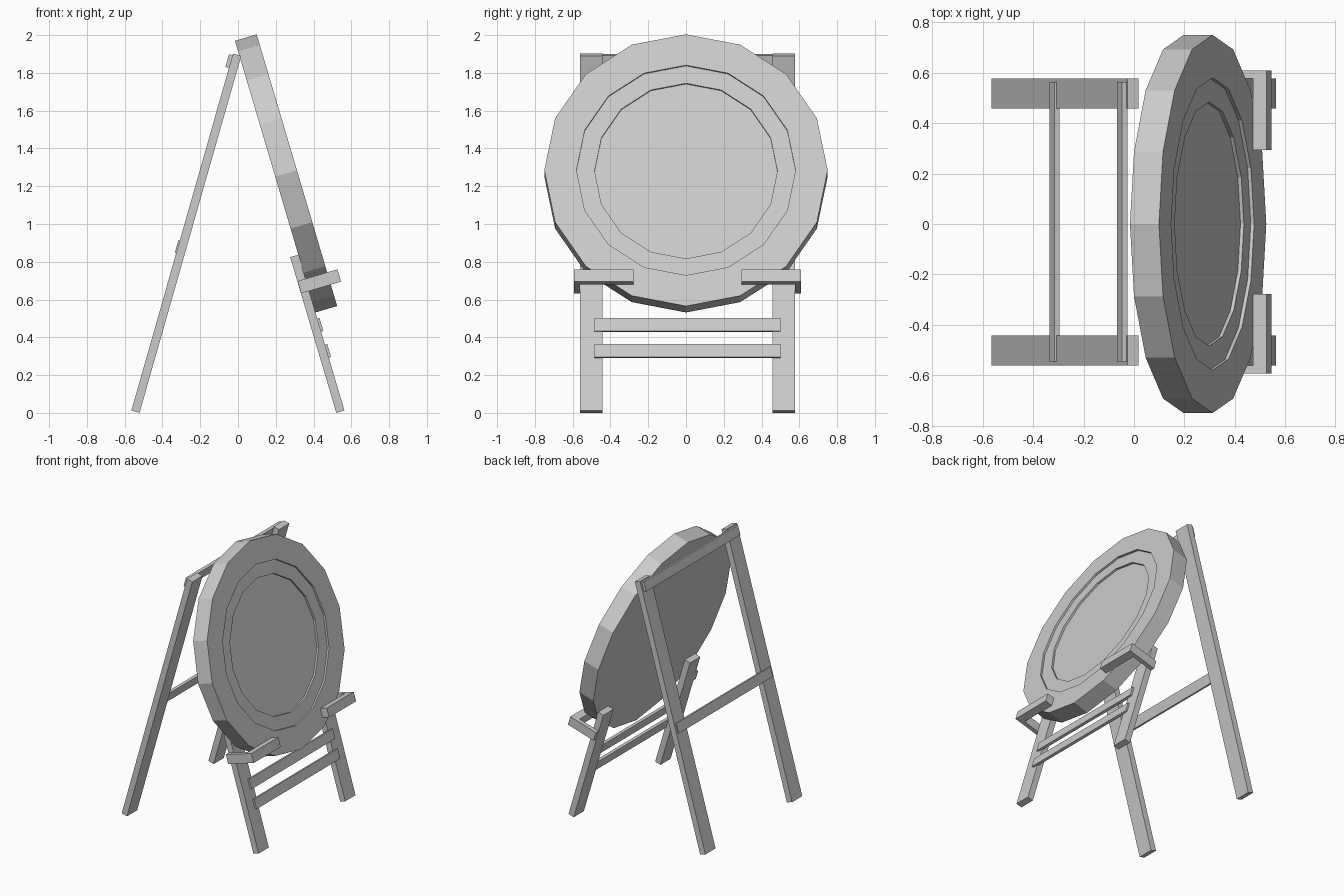
import bpy, bmesh
from math import radians, sin, cos, pi
from mathutils import Matrix

if "Cube" in bpy.data.objects:
    bpy.data.objects.remove(bpy.data.objects["Cube"])

# Tilted working frames: u = across the frame thickness, w = up the slope
FRONT = Matrix.Translation((0.542, 0, 0.0065)) @ Matrix.Rotation(radians(-16.5), 4, 'Y')
BACK = Matrix.Translation((-0.543, 0, 0.0063)) @ Matrix.Rotation(radians(15.9), 4, 'Y')
Y0 = 0.008  # stand centre line


def finish(name, bm, frame):
    bmesh.ops.recalc_face_normals(bm, faces=bm.faces)
    me = bpy.data.meshes.new(name)
    bm.to_mesh(me)
    bm.free()
    ob = bpy.data.objects.new(name, me)
    ob.matrix_world = frame
    bpy.context.collection.objects.link(ob)
    return ob


def box(name, frame, u, y, w):
    """Box given by (min, max) ranges in a tilted frame."""
    bm = bmesh.new()
    bmesh.ops.create_cube(bm, size=1)
    for v in bm.verts:
        v.co = [r[0] + (c + 0.5) * (r[1] - r[0]) for c, r in zip(v.co, (u, y, w))]
    return finish(name, bm, frame)


def lathe(name, frame, profile, sides):
    """Revolve (radius, u) points about the u axis, with flat end caps."""
    bm = bmesh.new()
    rings = [[bm.verts.new((u, r * cos(2 * pi * i / sides), r * sin(2 * pi * i / sides)))
              for i in range(sides)] for r, u in profile]
    for a, b in zip(rings, rings[1:]):
        for i in range(sides):
            j = (i + 1) % sides
            bm.faces.new((a[i], a[j], b[j], b[i]))
    bm.faces.new(rings[0])
    bm.faces.new(rings[-1])
    return finish(name, bm, frame)


# Round board with two stepped recesses in its face
lathe("round_board", FRONT @ Matrix.Translation((0.0225, 0, 1.291)),
      [(0.75, 0), (0.75, 0.12), (0.58, 0.12), (0.58, 0.106), (0.484, 0.106), (0.484, 0.092)], 16)

# Legs and L-shaped holders on both sides
for side, s in (("left", -1), ("right", 1)):
    def span(a, b):
        return sorted((Y0 + s * a, Y0 + s * b))
    box(f"back_leg_{side}", BACK, (-0.0225, 0.0225), span(0.45, 0.57), (0, 1.965))
    box(f"front_leg_{side}", FRONT, (-0.0225, 0.0225), span(0.45, 0.57), (0, 0.86))
    box(f"holder_arm_{side}", FRONT, (-0.021, 0.1425), span(0.57, 0.602), (0.659, 0.727))
    box(f"holder_lip_{side}", FRONT, (0.1425, 0.199), span(0.285, 0.602), (0.659, 0.727))

# Cross bars on the back and front frames
box("back_top_bar", BACK, (-0.042, -0.02), (-0.545, 0.563), (1.886, 1.956))
box("back_middle_bar", BACK, (-0.03, -0.01), (-0.545, 0.563), (0.865, 0.937))
for name, w in (("front_upper_rung", 0.471), ("front_lower_rung", 0.327)):
    box(name, FRONT, (0.0155, 0.035), (-0.485, 0.5), (w - 0.036, w + 0.036))
